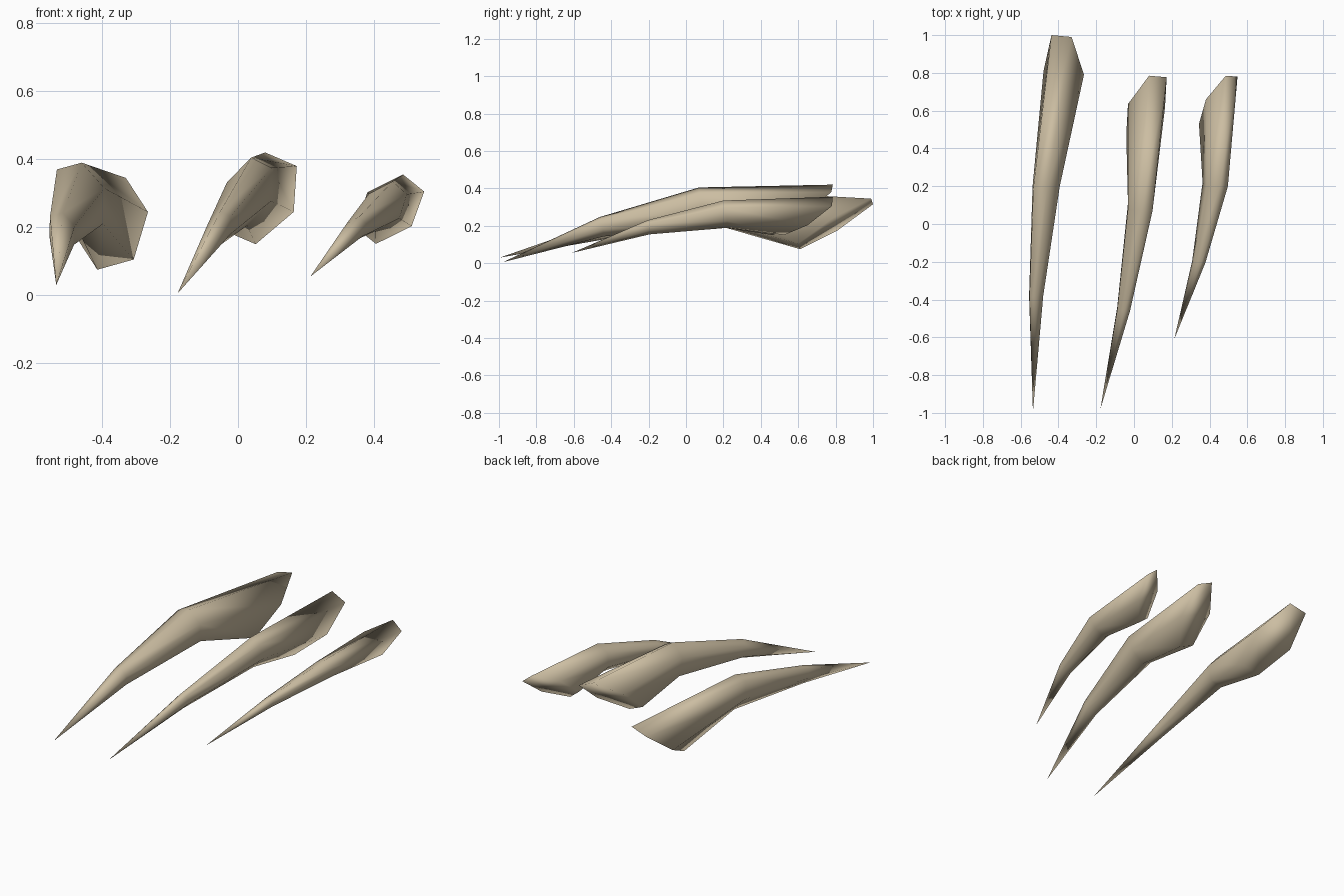
import bpy, bmesh
from mathutils import Vector as V

if "Cube" in bpy.data.objects:
    bpy.data.objects.remove(bpy.data.objects["Cube"])

horn = bpy.data.materials.new("pale horn")
horn.diffuse_color = (0.60, 0.51, 0.36, 1)
horn.use_nodes = True
horn.node_tree.nodes["Principled BSDF"].inputs["Base Color"].default_value = horn.diffuse_color


def hexagon(centre, half):
    """Six-sided ring: three corners and their opposites."""
    c = V(centre)
    h = [V(p) for p in half]
    return [c + p for p in h] + [c - p for p in h]


def claw(name, tip, knuckle, middle, mid_half, base, base_half):
    bm = bmesh.new()
    slim = [V(p) * 0.52 for p in mid_half]
    rings = [hexagon(knuckle, slim), hexagon(middle, mid_half), hexagon(base, base_half)]
    rings = [[bm.verts.new(p) for p in r] for r in rings]
    point = bm.verts.new(tip)
    for i in range(6):
        j = (i + 1) % 6
        bm.faces.new((point, rings[0][i], rings[0][j]))
        for a, b in zip(rings, rings[1:]):
            bm.faces.new((a[i], b[i], b[j], a[j]))
    bm.faces.new(rings[-1])          # slanted root
    bmesh.ops.triangulate(bm, faces=[f for f in bm.faces if len(f.verts) == 6])
    bmesh.ops.recalc_face_normals(bm, faces=bm.faces)
    for f in bm.faces:
        f.smooth = True
    me = bpy.data.meshes.new(name)
    bm.to_mesh(me)
    bm.free()
    me.materials.append(horn)
    bpy.context.collection.objects.link(bpy.data.objects.new(name, me))


# Long claw on the left
claw("left_claw", (-.535, -.995, .03),
     (-.518, -.38, .19),
     (-.465, .2, .29), [(.005, -.01, .10), (.072, 0, .025), (.068, .01, -.08)],
     (-.372, .80, .21), [(.042, .19, .135), (.107, -.01, .035), (.065, -.2, -.105)])

# Middle claw
claw("middle_claw", (-.178, -.98, .005),
     (-.055, -.45, .195),
     (.033, .09, .305), [(.006, -.02, .10), (.065, -.02, .07), (.065, .01, -.028)],
     (.066, .625, .285), [(.014, .16, .135), (.107, .152, .095), (.098, -.01, -.04)])

# Short claw on the right
claw("right_claw", (.213, -.61, .055),
     (.343, -.2, .192),
     (.43, .21, .262), [(.025, -.01, .073), (.067, -.01, .035), (.045, .01, -.036)],
     (.446, .655, .253), [(.04, .13, .102), (.102, .125, .052), (.065, -.005, -.05)])
